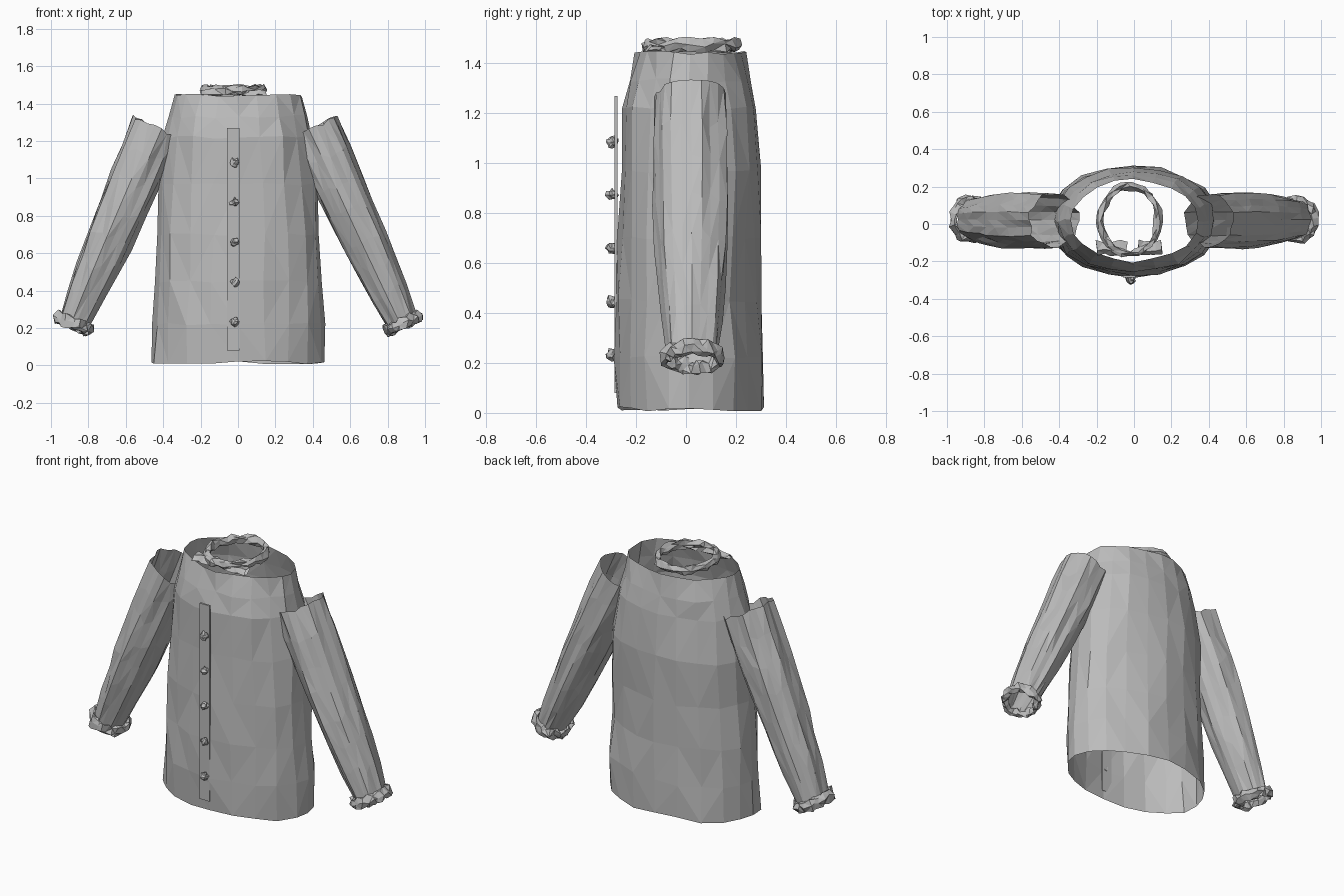
import bpy
import bmesh
import random
from math import sin, cos, pi
from mathutils import Vector

random.seed(7)
if "Cube" in bpy.data.objects:
    bpy.data.objects.remove(bpy.data.objects["Cube"])

grey = bpy.data.materials.new("plain grey cloth")
grey.use_nodes = True
COLOUR = (0.5, 0.5, 0.5, 1)
grey.diffuse_color = COLOUR
grey.node_tree.nodes["Principled BSDF"].inputs["Base Color"].default_value = COLOUR


def jitter(amount):
    return Vector([random.uniform(-amount, amount) for _ in range(3)])


def finish(bm, name):
    """Turn a bmesh into a flat-shaded triangulated object."""
    bmesh.ops.triangulate(bm, faces=bm.faces[:])
    bmesh.ops.recalc_face_normals(bm, faces=bm.faces[:])
    mesh = bpy.data.meshes.new(name)
    bm.to_mesh(mesh)
    bm.free()
    mesh.materials.append(grey)
    obj = bpy.data.objects.new(name, mesh)
    bpy.context.collection.objects.link(obj)
    return obj


def loft(name, rings, closed=False):
    """Skin rings of points; open at the ends unless closed."""
    bm = bmesh.new()
    rows = [[bm.verts.new(p) for p in ring] for ring in rings]
    pairs = list(zip(rows, rows[1:]))
    if closed:
        pairs.append((rows[-1], rows[0]))
    for a, b in pairs:
        n = len(a)
        for i in range(n):
            j = (i + 1) % n
            bm.faces.new((a[i], a[j], b[j], b[i]))
    return finish(bm, name)


def crumpled_ring(name, centre, u, v, radius_u, radius_v, thick, high, rough):
    """Crumpled band of cloth running round a centre."""
    axis = u.cross(v)
    rings = []
    for i in range(24):
        a = 2 * pi * i / 24
        out = u * cos(a) + v * sin(a)
        mid = centre + u * radius_u * cos(a) + v * radius_v * sin(a)
        rings.append([mid + out * thick * cos(b) + axis * high * sin(b) + jitter(rough)
                      for b in (2 * pi * k / 6 for k in range(6))])
    return loft(name, rings, True)


# Body: open tube tapering to the shoulders (height, half width, front, back)
body = [(0.015, 0.465, -0.275, 0.31), (0.22, 0.46, -0.28, 0.31),
        (0.45, 0.45, -0.28, 0.30), (0.70, 0.44, -0.27, 0.295),
        (0.97, 0.43, -0.265, 0.31), (1.22, 0.40, -0.26, 0.285),
        (1.33, 0.375, -0.23, 0.265), (1.445, 0.345, -0.20, 0.24)]
rings = []
for z, half, front, back in body:
    ring = []
    for i in range(20):
        a = 2 * pi * i / 20
        p = Vector((half * cos(a), (front + back) / 2 + (back - front) / 2 * sin(a), z))
        ring.append(p + jitter(0.009))
    rings.append(ring)
loft("body", rings)

# Sleeves and cuffs
FORWARD = Vector((0, 1, 0))
for side, label, top_x in ((-1, "right", 0.43), (1, "left", 0.40)):
    top = Vector((side * top_x, 0.02, 1.27))
    end = Vector((side * 0.875, 0.025, 0.235))
    axis = (end - top).normalized()
    across = axis.cross(FORWARD).normalized()
    rings = []
    for k in range(8):
        t = k / 7
        width = 0.15 - 0.035 * t - 0.03 * t ** 4
        depth = 0.145 + 0.015 * sin(pi * t) - 0.04 * t ** 2
        ring = []
        for i in range(22):
            a = 2 * pi * i / 22
            # Long folds drift slowly round the arm
            fold = 0.97 + 0.05 * sin(7 * a + 1.5 * t) + random.uniform(-0.04, 0.04)
            slide = axis * random.uniform(-0.03, 0.03) * (1 if 0 < k < 7 else 0.4)
            ring.append(top.lerp(end, t) + slide
                        + (across * width * cos(a) + FORWARD * depth * sin(a)) * fold)
        rings.append(ring)
    loft(label + "_sleeve", rings)
    crumpled_ring(label + "_cuff", end + axis * 0.012, across, FORWARD,
                  0.093, 0.108, 0.02, 0.034, 0.011)

# Neck band
crumpled_ring("collar", Vector((-0.025, 0.02, 1.473)), Vector((1, 0, 0)), FORWARD,
              0.155, 0.18, 0.018, 0.025, 0.011)

# Collar points folding down either side of the front gap
for label, x0, x1 in (("right", -0.2, -0.04), ("left", 0.02, 0.145)):
    rings = []
    for k in range(5):
        x = x0 + (x1 - x0) * k / 4
        rings.append([Vector((x, y, z)) + jitter(0.008)
                      for y, z in ((-0.09, 1.465), (-0.14, 1.475), (-0.165, 1.45), (-0.13, 1.44))])
    loft(label + "_collar_point", rings)

# Button strip down the front
bm = bmesh.new()
bmesh.ops.create_cube(bm, size=1)
for v in bm.verts:
    v.co = Vector((-0.025 + v.co.x * 0.066, -0.281 + v.co.y * 0.012, 0.675 + v.co.z * 1.19))
finish(bm, "button_strip")

# Knotted buttons
for n in range(5):
    bm = bmesh.new()
    bmesh.ops.create_icosphere(bm, subdivisions=2, radius=0.023)
    for v in bm.verts:
        v.co = v.co * random.uniform(0.65, 1.35) + Vector((-0.018, -0.296, 0.235 + 0.2125 * n))
    finish(bm, "button_" + str(n + 1))
